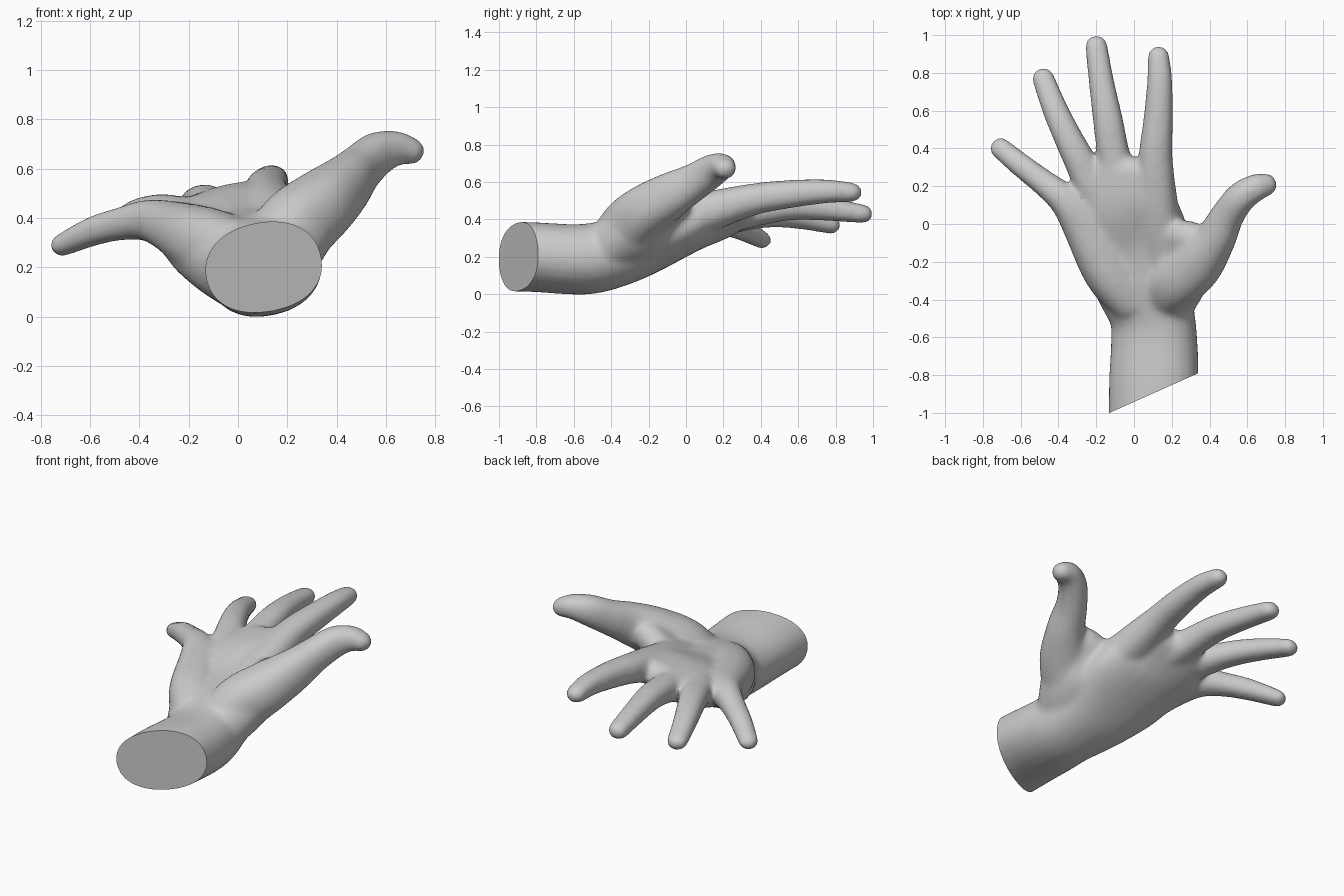
import bpy, bmesh, math
from mathutils import Vector, Matrix

SIDES = 24
SWELL = 0.004  # makes up for the shrinkage of the final relaxing
bm = bmesh.new()


def catmull(a, b, c, d, t):
    return 0.5 * (2 * b + (c - a) * t + (2 * a - 5 * b + 4 * c - d) * t * t
                  + (3 * b - a - 3 * c + d) * t ** 3)


def limb(points, power=2.2, steps=6):
    """Loft rings along points (x, y, z, half width, half height, roll) with a rounded tip."""
    n = len(points)
    at = lambda i: points[max(0, min(n - 1, i))]
    path = [tuple(catmull(*q, s / steps) for q in zip(at(i - 1), at(i), at(i + 1), at(i + 2)))
            for i in range(n - 1) for s in range(steps)] + [points[-1]]
    rings = []

    def ring(centre, tangent, w, h, roll):
        side = tangent.cross(Vector((0, 0, 1))).normalized()
        turn = Matrix.Rotation(-roll, 3, tangent)
        side, up = turn @ side, turn @ side.cross(tangent)
        verts = []
        for k in range(SIDES):
            c, s = math.cos(math.tau * k / SIDES), math.sin(math.tau * k / SIDES)
            u = math.copysign(abs(c) ** (2 / power), c) * w
            v = math.copysign(abs(s) ** (2 / power), s) * h
            verts.append(bm.verts.new(centre + side * u + up * v))
        rings.append(verts)

    for i, p in enumerate(path):
        a, b = path[max(0, i - 1)], path[min(len(path) - 1, i + 1)]
        tangent = (Vector(b[:3]) - Vector(a[:3])).normalized()
        ring(Vector(p[:3]), tangent, p[3] + SWELL, p[4] + SWELL, p[5])
    x, y, z, w, h, roll = path[-1]
    w, h = w + SWELL, h + SWELL
    for a in (25, 48, 68, 83):
        a = math.radians(a)
        ring(Vector((x, y, z)) + tangent * min(w, h) * 1.1 * math.sin(a), tangent,
             w * math.cos(a), h * math.cos(a), roll)
    for r0, r1 in zip(rings, rings[1:]):
        for k in range(SIDES):
            j = (k + 1) % SIDES
            bm.faces.new((r0[k], r0[j], r1[j], r1[k]))
    bm.faces.new(rings[0][::-1])
    bm.faces.new(rings[-1])


# Wrist and palm core, rolled upward toward the thumb side
limb([(0.105, -1.15, 0.20, 0.235, 0.178, 0.2),
      (0.105, -0.85, 0.20, 0.235, 0.178, 0.2),
      (0.107, -0.62, 0.187, 0.226, 0.180, 0.2),
      (0.095, -0.48, 0.195, 0.222, 0.182, 0.2),
      (0.04, -0.30, 0.243, 0.255, 0.172, 0.18),
      (0.00, -0.10, 0.307, 0.295, 0.138, 0.2),
      (-0.055, 0.10, 0.392, 0.28, 0.118, 0.23),
      (-0.05, 0.265, 0.445, 0.225, 0.086, 0.25)], 2.2)

# Index finger
limb([(0.14, -0.40, 0.23, 0.13, 0.14, 0.2),
      (0.155, -0.15, 0.345, 0.12, 0.12, 0.2),
      (0.125, 0.10, 0.435, 0.105, 0.105, 0.2),
      (0.114, 0.35, 0.505, 0.087, 0.082, 0),
      (0.128, 0.55, 0.535, 0.075, 0.072, 0),
      (0.136, 0.75, 0.55, 0.064, 0.060, 0),
      (0.13, 0.885, 0.545, 0.055, 0.049, 0)])

# Middle finger
limb([(0.05, -0.30, 0.25, 0.10, 0.12, 0),
      (-0.05, 0.10, 0.39, 0.10, 0.10, 0),
      (-0.105, 0.35, 0.44, 0.084, 0.08, 0),
      (-0.138, 0.55, 0.465, 0.076, 0.067, 0),
      (-0.172, 0.75, 0.455, 0.064, 0.059, 0),
      (-0.20, 0.945, 0.43, 0.056, 0.047, 0)])

# Ring finger
limb([(0.0, -0.30, 0.25, 0.10, 0.12, 0),
      (-0.18, 0.10, 0.375, 0.09, 0.09, 0),
      (-0.27, 0.30, 0.415, 0.083, 0.075, 0),
      (-0.345, 0.45, 0.425, 0.073, 0.065, 0),
      (-0.415, 0.60, 0.41, 0.065, 0.057, 0),
      (-0.482, 0.775, 0.37, 0.056, 0.044, 0)])

# Little finger, continuing into the outer edge and heel of the palm
limb([(0.0, -0.42, 0.255, 0.12, 0.135, 0),
      (-0.13, -0.25, 0.305, 0.135, 0.135, 0),
      (-0.265, 0.0, 0.365, 0.115, 0.10, 0),
      (-0.37, 0.13, 0.39, 0.082, 0.08, 0),
      (-0.48, 0.22, 0.375, 0.066, 0.063, 0),
      (-0.59, 0.305, 0.345, 0.060, 0.056, 0),
      (-0.712, 0.405, 0.29, 0.053, 0.042, 0)])

# Thumb with the muscle at its base
limb([(0.15, -0.39, 0.26, 0.125, 0.135, 0),
      (0.23, -0.30, 0.36, 0.145, 0.155, 0),
      (0.335, -0.20, 0.45, 0.14, 0.14, 0),
      (0.43, -0.08, 0.53, 0.105, 0.12, 0),
      (0.495, 0.045, 0.60, 0.085, 0.097, 0),
      (0.565, 0.14, 0.66, 0.078, 0.086, 0),
      (0.64, 0.19, 0.682, 0.070, 0.068, 0),
      (0.695, 0.207, 0.673, 0.059, 0.054, 0)])

# Broad web between thumb and index finger
limb([(0.16, -0.44, 0.23, 0.14, 0.14, 0.4),
      (0.225, -0.28, 0.33, 0.17, 0.145, 0.6),
      (0.28, -0.17, 0.415, 0.165, 0.12, 0.65),
      (0.275, -0.075, 0.47, 0.14, 0.085, 0.5)])

# Fuse all parts into one smooth skin
mesh = bpy.data.meshes.new("hand_parts")
bm.to_mesh(mesh)
bm.free()
hand = bpy.data.objects.new("hand", mesh)
bpy.context.collection.objects.link(hand)
remesh = hand.modifiers.new("fuse", 'REMESH')
remesh.mode = 'VOXEL'
remesh.voxel_size = 0.013
relax = hand.modifiers.new("relax", 'SMOOTH')
relax.factor, relax.iterations = 0.5, 20
depsgraph = bpy.context.evaluated_depsgraph_get()
skin = bpy.data.meshes.new_from_object(hand.evaluated_get(depsgraph))
hand.modifiers.clear()
hand.data = skin
skin.name = "hand"

# Slanted flat cut through the wrist
bm = bmesh.new()
bm.from_mesh(skin)
cut = bmesh.ops.bisect_plane(bm, geom=bm.verts[:] + bm.edges[:] + bm.faces[:],
                             plane_co=(-0.13, -1.0, 0), plane_no=(0.21, -0.47, 0),
                             clear_outer=True)
bmesh.ops.contextual_create(bm, geom=[g for g in cut["geom_cut"] if isinstance(g, bmesh.types.BMEdge)])
bmesh.ops.recalc_face_normals(bm, faces=bm.faces[:])
bm.to_mesh(skin)
bm.free()

grey = bpy.data.materials.new("plain_grey")
grey.diffuse_color = (0.6, 0.6, 0.6, 1)
skin.materials.clear()
skin.materials.append(grey)
bpy.context.view_layer.objects.active = hand
hand.select_set(True)
bpy.ops.object.shade_smooth_by_angle(angle=math.radians(40))
